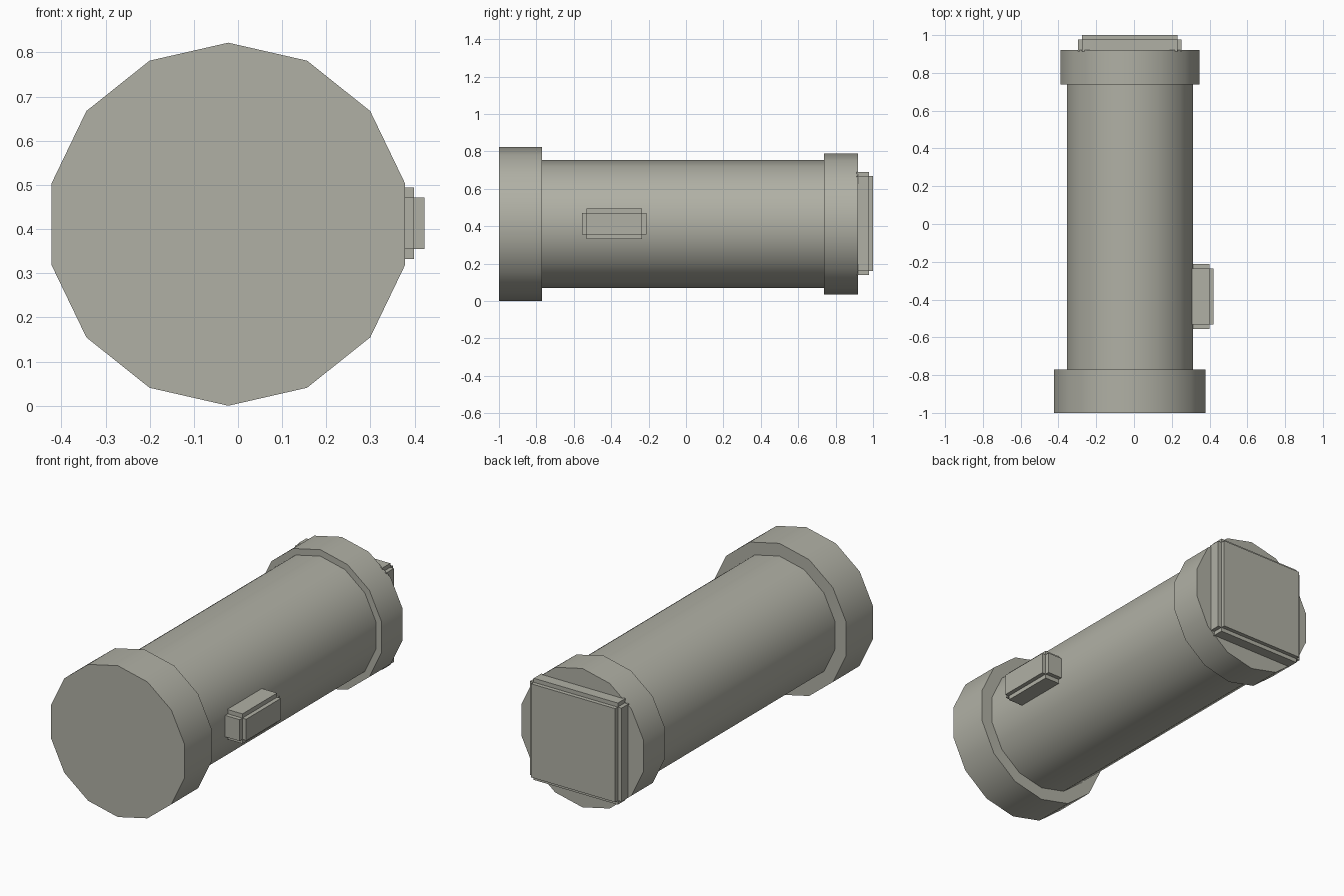
import bpy, bmesh, math
from mathutils import Vector

if "Cube" in bpy.data.objects:
    bpy.data.objects.remove(bpy.data.objects["Cube"])

SIDES = 14
AXIS_X, AXIS_Z = -0.022, 0.411

# dull olive grey for every part
metal = bpy.data.materials.new("olive_grey")
metal.diffuse_color = (0.435, 0.435, 0.375, 1)
metal.use_nodes = True
metal.node_tree.nodes["Principled BSDF"].inputs["Base Color"].default_value = metal.diffuse_color


def finish(bm, name, smooth=False):
    bmesh.ops.recalc_face_normals(bm, faces=bm.faces)
    mesh = bpy.data.meshes.new(name)
    bm.to_mesh(mesh)
    bm.free()
    mesh.materials.append(metal)
    obj = bpy.data.objects.new(name, mesh)
    bpy.context.collection.objects.link(obj)
    if smooth:
        bpy.ops.object.select_all(action='DESELECT')
        obj.select_set(True)
        bpy.context.view_layer.objects.active = obj
        bpy.ops.object.shade_smooth_by_angle(angle=math.radians(30))
    return obj


def lathe(name, profile):
    """Closed solid along y from (y, radius) pairs, vertex at the top."""
    bm = bmesh.new()
    rings = []
    for y, r in profile:
        ring = []
        for i in range(SIDES):
            a = math.pi / 2 + 2 * math.pi * i / SIDES
            ring.append(bm.verts.new((AXIS_X + r * math.cos(a), y,
                                      AXIS_Z + r * math.sin(a))))
        rings.append(ring)
    for a, b in zip(rings, rings[1:]):
        for i in range(SIDES):
            j = (i + 1) % SIDES
            bm.faces.new((a[i], a[j], b[j], b[i]))
    bm.faces.new(rings[0])
    bm.faces.new(rings[-1])
    return finish(bm, name, smooth=True)


def notched_box(name, low, high, step):
    """Box whose edges are all cut back by a square notch."""
    low, high = Vector(low), Vector(high)
    mid, size = (low + high) / 2, high - low
    bm = bmesh.new()
    bmesh.ops.create_cube(bm, size=1)
    for v in bm.verts:
        v.co = Vector([c * (s - 2 * step) for c, s in zip(v.co, size)]) + mid
    bm.normal_update()
    # raise a slab on each side of the core
    for face in list(bm.faces):
        n = face.normal.copy()
        new = bmesh.ops.extrude_discrete_faces(bm, faces=[face])['faces'][0]
        bmesh.ops.translate(bm, verts=new.verts, vec=n * step)
    bmesh.ops.remove_doubles(bm, verts=bm.verts, dist=1e-5)
    return finish(bm, name)


# tube with a wide front collar and a narrower rear collar
lathe("tube", [(-1.0, 0.411), (-0.77, 0.411), (-0.77, 0.342),
               (0.738, 0.342), (0.738, 0.377), (0.92, 0.377)])

# square plate on the rear end
notched_box("rear_plate", (-0.297, 0.89, 0.138), (0.252, 1.0, 0.69), 0.022)

# small block on the right side
notched_box("side_block", (0.25, -0.555, 0.332), (0.422, -0.212, 0.494), 0.023)
